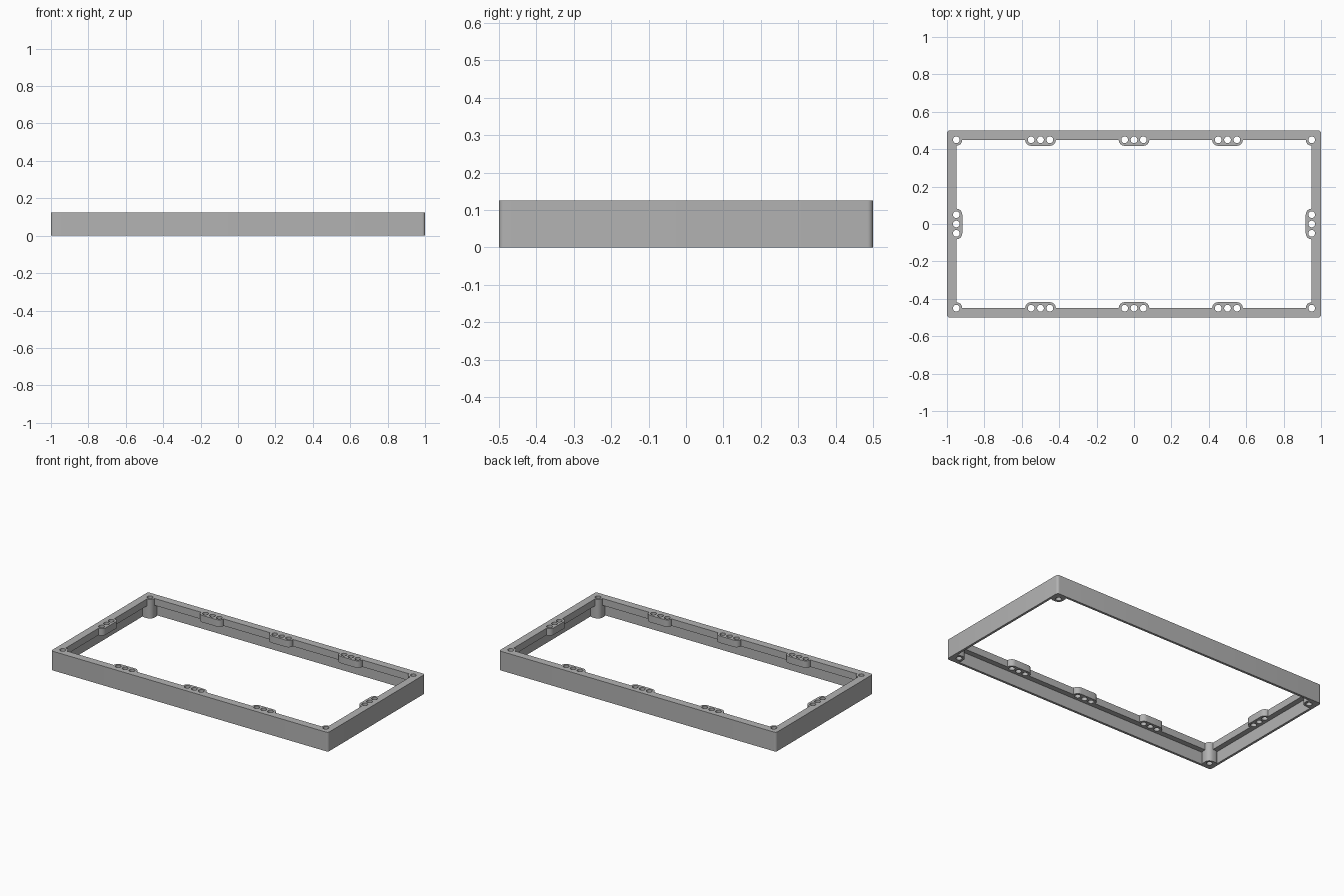
import bpy, bmesh, math

HALF_X, HALF_Y, HEIGHT = 1.0, 0.5, 0.125
LIP_Z = 0.08          # underside of the inner lip
LIP, WALL = 0.05, 0.015
HOLE_R, LUG_R, PITCH = 0.018, 0.032, 0.05

cube = bpy.data.objects.get("Cube")
if cube:
    bpy.data.objects.remove(cube, do_unlink=True)

grey = bpy.data.materials.new("plain_grey")
grey.use_nodes = True
colour = (0.45, 0.45, 0.45, 1)
grey.diffuse_color = colour
grey.node_tree.nodes["Principled BSDF"].inputs["Base Color"].default_value = colour


def add_prism(bm, centre, half, radius, z0, z1, steps=6):
    """Upright prism with a rounded rectangle as its outline."""
    points = []
    for corner, (sx, sy) in enumerate([(1, 1), (-1, 1), (-1, -1), (1, -1)]):
        cx = centre[0] + sx * (half[0] - radius)
        cy = centre[1] + sy * (half[1] - radius)
        for i in range(steps + 1 if radius else 1):
            a = math.pi / 2 * (corner + i / steps)
            points.append((cx + radius * math.cos(a), cy + radius * math.sin(a), z0))
    base = bm.faces.new([bm.verts.new(p) for p in points])
    top = bmesh.ops.extrude_face_region(bm, geom=[base])["geom"]
    moved = [v for v in top if isinstance(v, bmesh.types.BMVert)]
    bmesh.ops.translate(bm, verts=moved, vec=(0, 0, z1 - z0))


def make_object(name, prisms):
    bm = bmesh.new()
    for args in prisms:
        add_prism(bm, *args)
    bmesh.ops.remove_doubles(bm, verts=bm.verts, dist=1e-5)
    bmesh.ops.recalc_face_normals(bm, faces=bm.faces)
    mesh = bpy.data.meshes.new(name)
    bm.to_mesh(mesh)
    bm.free()
    mesh.materials.append(grey)
    obj = bpy.data.objects.new(name, mesh)
    bpy.context.collection.objects.link(obj)
    return obj


def combine(target, tool, operation):
    """Apply a boolean and discard its helper."""
    mod = target.modifiers.new("combine", "BOOLEAN")
    mod.object, mod.operation, mod.solver = tool, operation, "EXACT"
    bpy.context.view_layer.objects.active = target
    bpy.ops.object.modifier_apply(modifier=mod.name)
    bpy.data.objects.remove(tool, do_unlink=True)


# Positions of the mounting lugs and the corner screw posts
row_x, row_y = HALF_X - LIP, HALF_Y - LIP
long_lugs = [(x, s * row_y) for x in (-0.5, 0, 0.5) for s in (-1, 1)]
side_lugs = [(s * row_x, 0) for s in (-1, 1)]
corners = [(sx, sy) for sx in (-1, 1) for sy in (-1, 1)]

# Rounded outer frame, hollowed to a thin wall with a lip at the top
frame = make_object("frame", [((0, 0), (HALF_X, HALF_Y), 0.015, 0, HEIGHT)])
opening = make_object("opening_cutter", [((0, 0), (row_x, row_y), 0, -0.1, 0.3)])
combine(frame, opening, "DIFFERENCE")
undercut = make_object("undercut_cutter", [
    ((0, 0), (HALF_X - WALL, HALF_Y - WALL), 0, -0.1, LIP_Z)])
combine(frame, undercut, "DIFFERENCE")

# Three-hole lugs along the lip
lugs = make_object("lugs",
    [(c, (LUG_R + PITCH, LUG_R), LUG_R, LIP_Z, HEIGHT) for c in long_lugs] +
    [(c, (LUG_R, LUG_R + PITCH), LUG_R, LIP_Z, HEIGHT) for c in side_lugs])
combine(frame, lugs, "UNION")

# Full-height corner posts, reaching into the walls
post_half = (LUG_R + LIP - 0.002) / 2
posts = make_object("corner_posts", [
    ((sx * (HALF_X - 0.002 - post_half), sy * (HALF_Y - 0.002 - post_half)),
     (post_half, post_half), LUG_R, 0, HEIGHT) for sx, sy in corners])
combine(frame, posts, "UNION")

# Screw holes through lugs and posts
centres = [(x + k * PITCH, y) for x, y in long_lugs for k in (-1, 0, 1)]
centres += [(x, y + k * PITCH) for x, y in side_lugs for k in (-1, 0, 1)]
centres += [(sx * row_x, sy * row_y) for sx, sy in corners]
holes = make_object("hole_cutter", [
    (c, (HOLE_R, HOLE_R), HOLE_R, -0.1, 0.3, 5) for c in centres])
combine(frame, holes, "DIFFERENCE")

bpy.ops.object.select_all(action="DESELECT")
frame.select_set(True)
bpy.context.view_layer.objects.active = frame
bpy.ops.object.shade_smooth_by_angle(angle=math.radians(30))
